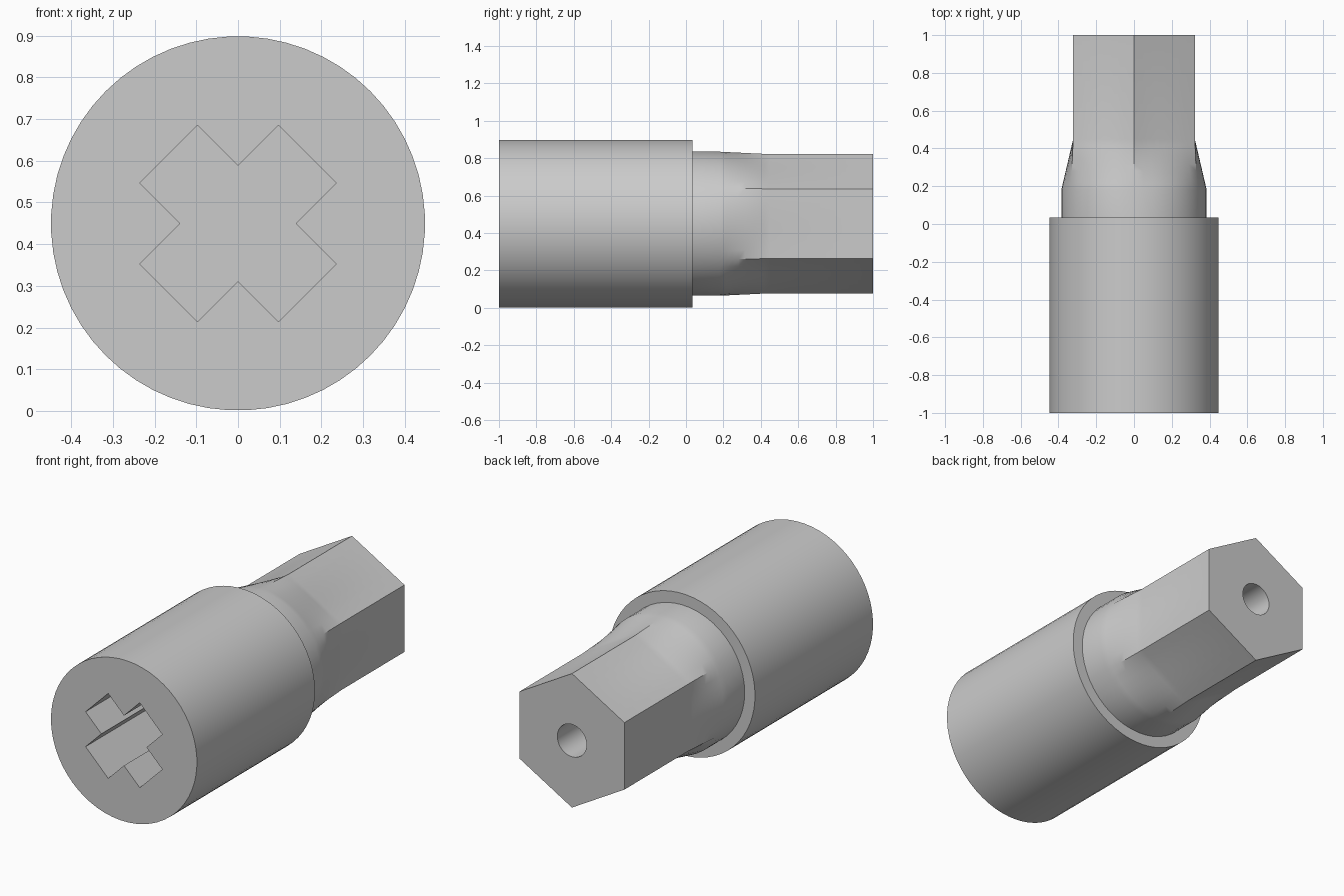
import bpy, bmesh
from math import cos, sin, pi, radians

cube = bpy.data.objects.get("Cube")
if cube:
    bpy.data.objects.remove(cube, do_unlink=True)

AXIS_Z = 0.45      # height of the long axis
HEX_APOTHEM = 0.322
NECK_RADIUS = 0.385

steel = bpy.data.materials.new("grey steel")
steel.use_nodes = True
steel.diffuse_color = (0.6, 0.6, 0.6, 1)
steel.node_tree.nodes["Principled BSDF"].inputs["Base Color"].default_value = (0.6, 0.6, 0.6, 1)


def loft(name, sections):
    """Skin a closed solid through (y, outline) sections along the long axis."""
    bm = bmesh.new()
    rings = [[bm.verts.new((x, y, AXIS_Z + z)) for x, z in outline] for y, outline in sections]
    for a, b in zip(rings, rings[1:]):
        for i in range(len(a)):
            j = (i + 1) % len(a)
            bm.faces.new((a[i], a[j], b[j], b[i]))
    bm.faces.new(rings[0])
    bm.faces.new(rings[-1])
    bmesh.ops.recalc_face_normals(bm, faces=bm.faces)
    mesh = bpy.data.meshes.new(name)
    bm.to_mesh(mesh)
    bm.free()
    mesh.materials.append(steel)
    obj = bpy.data.objects.new(name, mesh)
    bpy.context.collection.objects.link(obj)
    return obj


def circle(radius, count=48, phase=0.0):
    return [(radius * cos(2 * pi * (i + phase) / count),
             radius * sin(2 * pi * (i + phase) / count)) for i in range(count)]


def round_to_hex(blend, count=48):
    """Outline between the neck circle (0) and the hexagon with a corner on top (1)."""
    points = []
    for i in range(count):
        a = 2 * pi * i / count
        off_flat = (a + pi / 6) % (pi / 3) - pi / 6
        r = NECK_RADIUS * (1 - blend) + blend * HEX_APOTHEM / cos(off_flat)
        points.append((r * cos(a), r * sin(a)))
    return points


def cut(target, cutter):
    cutter.hide_render = True
    mod = target.modifiers.new("cut", 'BOOLEAN')
    mod.operation = 'DIFFERENCE'
    mod.solver = 'EXACT'
    mod.object = cutter
    bpy.context.view_layer.objects.active = target
    bpy.ops.object.modifier_apply(modifier=mod.name)
    bpy.data.objects.remove(cutter, do_unlink=True)


# Round body with a blind cross-shaped socket in the front
body = loft("round_body", [(y, circle(0.448, 60, 0.5)) for y in (-1, 0.035)])
tip, half = 0.235, 0.098
cross = []
for k in range(4):
    c, s = cos(pi / 4 + k * pi / 2), sin(pi / 4 + k * pi / 2)
    for u, v in ((tip, -half), (tip, half), (half, half)):
        cross.append((u * c - v * s, u * s + v * c))
cut(body, loft("socket_cutter", [(y, cross) for y in (-1.1, -0.35)]))

# Neck that blends into the hexagonal shank, with a blind hole in the back
sections = [(0.0, round_to_hex(0)), (0.18, round_to_hex(0))]
steps = 8
for k in range(1, steps + 1):
    sections.append((0.18 + 0.27 * k / steps, round_to_hex(k / steps)))
sections.append((1.0, round_to_hex(1)))
shank = loft("hex_shank", sections)
cut(shank, loft("hole_cutter", [(y, circle(0.09, 32)) for y in (0.4, 1.1)]))

# Smooth rounds, sharp edges
bpy.ops.object.select_all(action='DESELECT')
for obj in (body, shank):
    obj.select_set(True)
bpy.context.view_layer.objects.active = body
bpy.ops.object.shade_smooth_by_angle(angle=radians(30))
